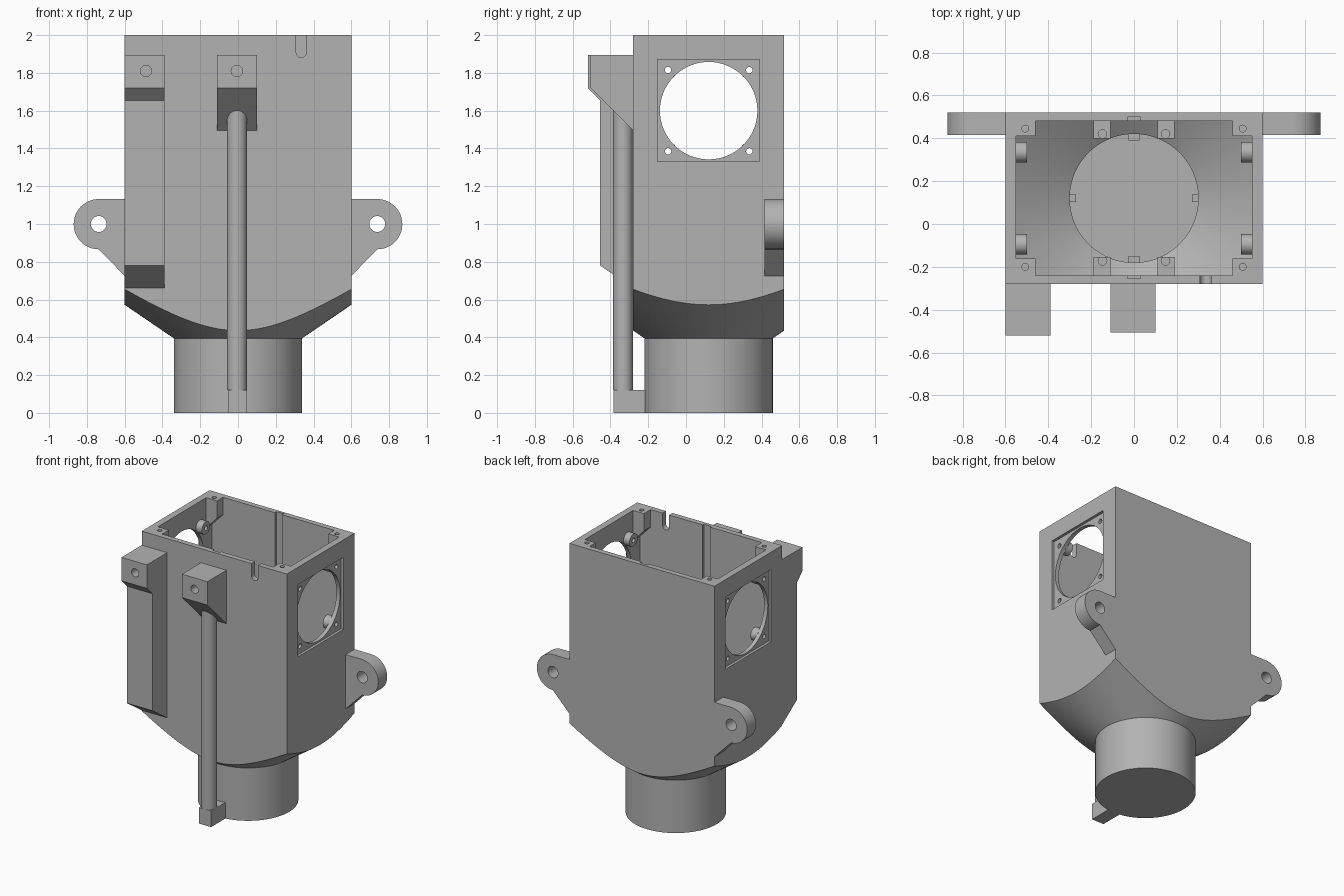
import bpy, bmesh, math
from mathutils import Matrix, Vector

cube = bpy.data.objects.get("Cube")
if cube:
    bpy.data.objects.remove(cube, do_unlink=True)

COLOUR = (0.45, 0.45, 0.45, 1)
grey = bpy.data.materials.new("plain grey")
grey.use_nodes = True
grey.diffuse_color = COLOUR
grey.node_tree.nodes["Principled BSDF"].inputs["Base Color"].default_value = COLOUR

CY = 0.12   # depth of the neck axis
FAN_Z = 1.6  # height of the fan openings
SCREW = 0.215  # fan screw offset


def finish(name, bm):
    bmesh.ops.recalc_face_normals(bm, faces=bm.faces[:])
    mesh = bpy.data.meshes.new(name)
    bm.to_mesh(mesh)
    bm.free()
    ob = bpy.data.objects.new(name, mesh)
    bpy.context.collection.objects.link(ob)
    mesh.materials.append(grey)
    return ob


def prism(name, pts, axis, a, b):
    """Extrude a 2D outline along x (outline in y, z) or y (outline in x, z)."""
    bm = bmesh.new()
    place = (lambda u, v: (a, u, v)) if axis == "x" else (lambda u, v: (u, a, v))
    face = bm.faces.new([bm.verts.new(place(u, v)) for u, v in pts])
    new = bmesh.ops.extrude_face_region(bm, geom=[face])["geom"]
    step = Vector((b - a, 0, 0) if axis == "x" else (0, b - a, 0))
    bmesh.ops.translate(bm, vec=step, verts=[g for g in new if isinstance(g, bmesh.types.BMVert)])
    return finish(name, bm)


def box(name, x0, x1, y0, y1, z0, z1):
    return prism(name, [(x0, z0), (x1, z0), (x1, z1), (x0, z1)], "y", y0, y1)


def rod(name, centre, radius, length, axis="z", segments=32):
    bm = bmesh.new()
    turn = {"x": Matrix.Rotation(math.pi / 2, 4, "Y"),
            "y": Matrix.Rotation(math.pi / 2, 4, "X"), "z": Matrix()}[axis]
    bmesh.ops.create_cone(bm, cap_ends=True, segments=segments, radius1=radius, radius2=radius,
                          depth=length, matrix=Matrix.Translation(centre) @ turn)
    return finish(name, bm)


def lathe(name, profile):
    bm = bmesh.new()
    vs = [bm.verts.new((r, CY, z)) for r, z in profile]
    edges = [bm.edges.new(pair) for pair in zip(vs, vs[1:])]
    bmesh.ops.spin(bm, geom=vs + edges, cent=(0, CY, 0), axis=(0, 0, 1),
                   angle=math.tau, steps=96, use_duplicate=False)
    bmesh.ops.remove_doubles(bm, verts=bm.verts[:], dist=1e-4)
    return finish(name, bm)


def combine(ob, others, operation):
    for other in others:
        mod = ob.modifiers.new("cut", "BOOLEAN")
        mod.operation, mod.solver, mod.object = operation, "EXACT", other
        bpy.context.view_layer.update()
        done = bpy.data.meshes.new_from_object(ob.evaluated_get(bpy.context.evaluated_depsgraph_get()))
        ob.modifiers.clear()
        ob.data = done
        bpy.data.objects.remove(other, do_unlink=True)
    return ob


# Hopper body: a box trimmed by a funnel and neck, hollowed the same way
body = box("hopper_body", -0.6, 0.6, -0.28, 0.52, -0.1, 2)
combine(body, [lathe("funnel", [(0, 0), (0.34, 0), (0.34, 0.395), (2.84, 2.1), (0, 2.1)])], "INTERSECT")
cavity = box("cavity", -0.55, 0.55, -0.24, 0.48, -0.1, 2.05)
combine(cavity, [lathe("inner_funnel", [(0, 0.04), (0.3, 0.04), (0.3, 0.42), (2.8, 2.12), (0, 2.12)])], "INTERSECT")
combine(body, [cavity], "DIFFERENCE")

# Fan openings with square recess and screw holes on both sides
cutters = []
for s in (-1, 1):
    cutters.append(box("recess", *sorted((s * 0.58, s * 0.7)), CY - 0.27, CY + 0.27, FAN_Z - 0.27, FAN_Z + 0.27))
    cutters.append(rod("fan_hole", (s * 0.6, CY, FAN_Z), 0.258, 0.3, "x", 64))
    for dy in (-SCREW, SCREW):
        for dz in (-SCREW, SCREW):
            cutters.append(rod("screw_hole", (s * 0.6, CY + dy, FAN_Z + dz), 0.017, 0.3, "x", 16))

# Cable slot in the front rim, guide grooves in the front and back walls
slot = [(0.362, 2.1), (0.308, 2.1)]
slot += [(0.335 - 0.027 * math.cos(i * math.pi / 12), 1.908 - 0.027 * math.sin(i * math.pi / 12)) for i in range(13)]
cutters.append(prism("slot", slot, "y", -0.3, -0.2))
cutters.append(box("back_groove", -0.03, 0.03, 0.45, 0.5, 0.7, 2.05))
cutters.append(box("front_groove", -0.03, 0.03, -0.255, -0.2, 0.7, 2.05))
combine(body, cutters, "DIFFERENCE")

parts = [body]
for s, side in ((-1, "right"), (1, "left")):
    # Corner screw blocks, chamfered underneath
    for y0, y1, hole_y, end in ((-0.245, -0.16, -0.2, "front"), (0.41, 0.485, 0.445, "back")):
        corner = prism(f"{end}_{side}_corner_block",
                       [(s * 0.555, 2), (s * 0.46, 2), (s * 0.46, 1.87), (s * 0.555, 1.77)], "y", y0, y1)
        combine(corner, [rod("hole", (s * 0.507, hole_y, 2), 0.016, 0.2, "z", 16)], "DIFFERENCE")
        parts.append(corner)
    # Low posts standing on the funnel
    for y0, y1, hole_y, end in ((-0.245, -0.155, -0.172, "front"), (0.4, 0.485, 0.42, "back")):
        post = box(f"{end}_{side}_post", *sorted((s * 0.11, s * 0.188)), y0, y1, 0.47, 0.75)
        combine(post, [rod("hole", (s * 0.147, hole_y, 0.75), 0.02, 0.2, "z", 16)], "DIFFERENCE")
        parts.append(post)
    # Bosses behind the fan screws
    for dy in (-SCREW, SCREW):
        for dz in (-SCREW, SCREW):
            at = (s * 0.527, CY + dy, FAN_Z + dz)
            boss = rod(f"{side}_fan_boss", at, 0.048, 0.054, "x", 24)
            combine(boss, [rod("hole", at, 0.017, 0.2, "x", 16)], "DIFFERENCE")
            parts.append(boss)
    # Mounting ear
    arc = [math.pi / 2 - i * math.pi / 24 for i in range(25)]
    outline = [(s * 0.59, 0.715), (s * 0.59, 1.132)]
    outline += [(s * (0.737 + 0.133 * math.cos(a)), 0.999 + 0.133 * math.sin(a)) for a in arc]
    ear = prism(f"{side}_mounting_ear", outline, "y", 0.415, 0.52)
    combine(ear, [rod("hole", (s * 0.737, 0.46, 1), 0.042, 0.4, "y")], "DIFFERENCE")
    parts.append(ear)
    # Small keys inside the neck
    parts.append(box(f"{side}_neck_key", *sorted((s * 0.27, s * 0.31)), CY - 0.018, CY + 0.018, 0.03, 0.4))
    y = CY + s * 0.29
    parts.append(box("back_neck_key" if s > 0 else "front_neck_key", -0.025, 0.025, y - 0.02, y + 0.02, 0.03, 0.4))

# Cable channel with an overhanging head on the front
channel = prism("cable_channel", [(-0.27, 1.895), (-0.52, 1.895), (-0.52, 1.72), (-0.455, 1.655),
                                  (-0.455, 0.78), (-0.28, 0.66), (-0.27, 0.66)], "x", -0.6, -0.39)
combine(channel, [rod("hole", (-0.487, -0.5, 1.81), 0.03, 0.3, "y")], "DIFFERENCE")
# Bracket holding the tube
bracket = prism("tube_bracket", [(-0.27, 1.895), (-0.505, 1.895), (-0.505, 1.72),
                                 (-0.28, 1.495), (-0.27, 1.495)], "x", -0.11, 0.1)
combine(bracket, [rod("hole", (-0.006, -0.5, 1.81), 0.03, 0.3, "y")], "DIFFERENCE")
# Vertical tube and its foot on the neck
tube = rod("front_tube", (-0.005, -0.333, 0.86), 0.053, 1.48)
foot = box("tube_foot", -0.053, 0.047, -0.385, -0.21, 0, 0.12)
parts += [channel, bracket, tube, foot]

# Smooth round walls, keep the edges sharp
for ob in parts:
    bpy.ops.object.select_all(action="DESELECT")
    ob.select_set(True)
    bpy.context.view_layer.objects.active = ob
    bpy.ops.object.shade_smooth_by_angle(angle=math.radians(25))
